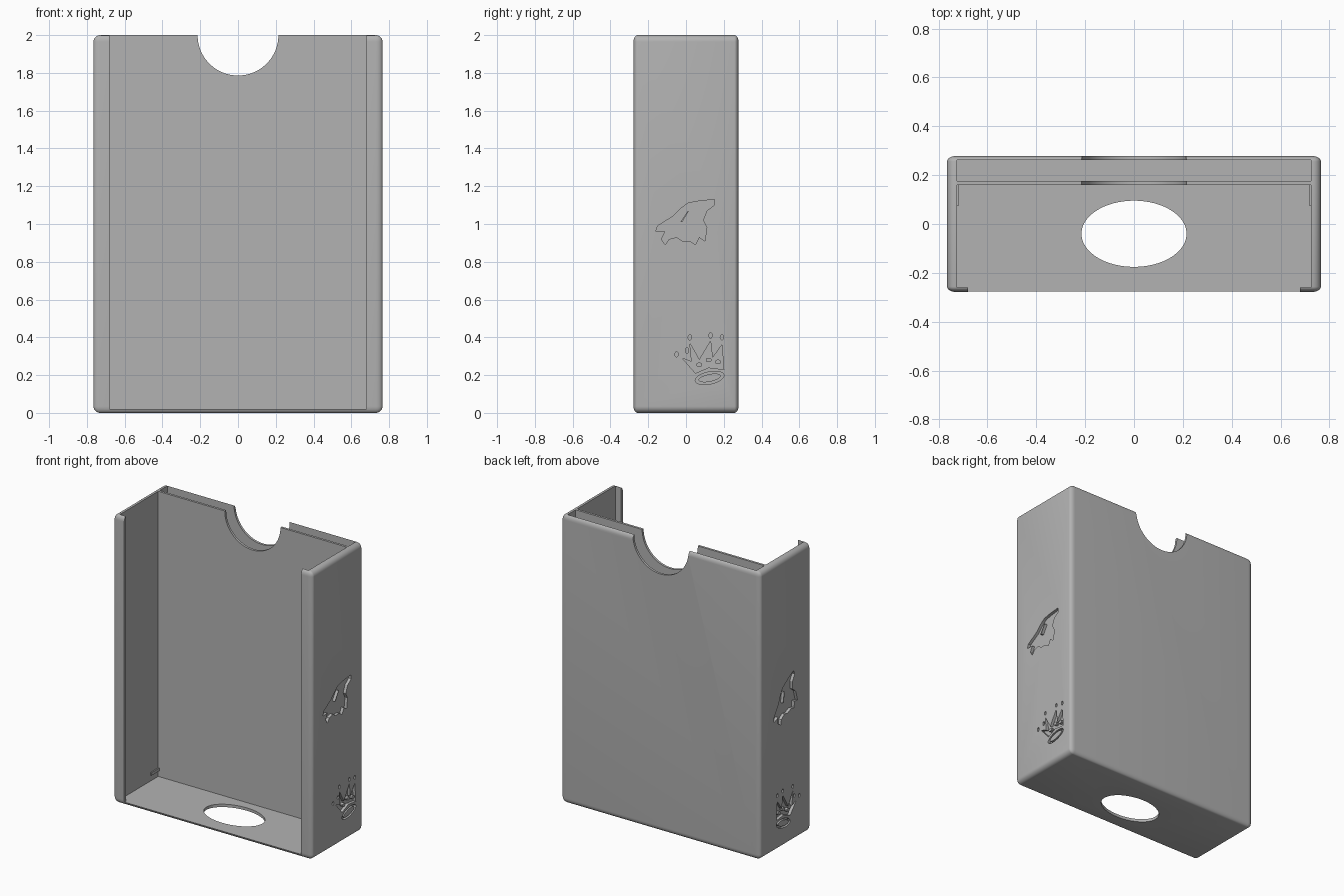
import bpy, bmesh, math
from mathutils import Vector, Matrix

if "Cube" in bpy.data.objects:
    bpy.data.objects.remove(bpy.data.objects["Cube"])

grey = bpy.data.materials.new("plain grey")
grey.use_nodes = True
GREY = (0.45, 0.45, 0.45, 1)
grey.diffuse_color = GREY
grey.node_tree.nodes["Principled BSDF"].inputs["Base Color"].default_value = GREY


def finish(bm, name):
    bmesh.ops.recalc_face_normals(bm, faces=bm.faces)
    mesh = bpy.data.meshes.new(name)
    bm.to_mesh(mesh)
    bm.free()
    mesh.materials.append(grey)
    ob = bpy.data.objects.new(name, mesh)
    bpy.context.collection.objects.link(ob)
    return ob


def box(name, x, y, z, round_by=0, squash=1):
    """Box between (min, max) pairs; rounding is squashed along y."""
    bm = bmesh.new()
    bmesh.ops.create_cube(bm, size=1)
    size = Vector((x[1] - x[0], (y[1] - y[0]) / squash, z[1] - z[0]))
    bmesh.ops.scale(bm, vec=size, verts=bm.verts)
    if round_by:
        bmesh.ops.bevel(bm, geom=bm.edges[:], offset=round_by, segments=6,
                        profile=0.5, affect='EDGES')
    bmesh.ops.scale(bm, vec=(1, squash, 1), verts=bm.verts)
    bmesh.ops.translate(bm, vec=(sum(x) / 2, sum(y) / 2, sum(z) / 2), verts=bm.verts)
    return finish(bm, name)


def cylinder(name, radius, depth, matrix):
    bm = bmesh.new()
    bmesh.ops.create_cone(bm, cap_ends=True, segments=96, radius1=radius,
                          radius2=radius, depth=depth, matrix=matrix)
    return finish(bm, name)


def prisms(name, outlines, x0, x1):
    """Extrude several (y, z) outlines from x0 to x1."""
    bm = bmesh.new()
    for pts in outlines:
        face = bm.faces.new([bm.verts.new((x0, y, z)) for y, z in pts])
        out = bmesh.ops.extrude_face_region(bm, geom=[face])
        new = [v for v in out["geom"] if isinstance(v, bmesh.types.BMVert)]
        bmesh.ops.translate(bm, vec=(x1 - x0, 0, 0), verts=new)
    return finish(bm, name)


def cut(target, cutter):
    mod = target.modifiers.new("cut", 'BOOLEAN')
    mod.operation = 'DIFFERENCE'
    mod.solver = 'EXACT'
    mod.object = cutter
    bpy.context.view_layer.objects.active = target
    bpy.ops.object.modifier_apply(modifier=mod.name)
    bpy.data.objects.remove(cutter)


def ellipse(y, z, ry, rz, tilt=0, n=24):
    c, s = math.cos(tilt), math.sin(tilt)
    ring = [(ry * math.cos(i * math.tau / n), rz * math.sin(i * math.tau / n)) for i in range(n)]
    return [(y + a * c - b * s, z + a * s + b * c) for a, b in ring]


# Rounded case body
IN = 0.725
FLOOR = 0.02
case = box("case", (-0.765, 0.765), (-0.278, 0.278), (0, 2), 0.035, 0.62)

# Main compartment, rear slot and front opening between the lips
cut(case, box("compartment", (-IN, IN), (-0.26, 0.16), (FLOOR, 2.2)))
cut(case, box("slot", (-IN, IN), (0.176, 0.262), (FLOOR, 2.2)))
cut(case, box("opening", (-0.68, 0.68), (-0.4, -0.2), (FLOOR, 2.2)))

# Thumb notch through both rear walls, oval hole in the floor
cut(case, cylinder("notch", 0.214, 0.4,
                   Matrix.Translation((0, 0.3, 2)) @ Matrix.Rotation(math.pi / 2, 4, 'X')))
cut(case, cylinder("floor_hole", 0.215, 0.2,
                   Matrix.Translation((0, -0.04, 0)) @ Matrix.Diagonal((1, 0.63, 1, 1))))

# Engraved outlines, in hundredths
HEAD = [(-16, 96), (-15, 99), (-7, 104), (-3, 108), (1, 111), (6, 112), (15, 113),
        (15, 110), (11, 107), (9, 102), (11, 98), (10, 91), (7, 93), (5, 89), (2, 91),
        (-2, 91), (-5, 93), (-9, 92), (-11, 89), (-13, 92), (-11, 96)]
SLIT = [(-3, 101), (1, 107), (1.6, 107), (-2, 101)]
CROWN = [(5, 21), (-2, 29), (3, 27), (2, 37), (7, 28), (13, 38), (14, 29), (19, 36),
         (20, 23), (12, 24)]
BALLS = [(-5, 31), (0.5, 33), (2, 40), (13, 41), (19, 40)]
hundredth = lambda pts: [(y / 100, z / 100) for y, z in pts]
TILT = math.radians(12)
head, slit, crown = map(hundredth, (HEAD, SLIT, CROWN))
ring = ellipse(0.125, 0.185, 0.078, 0.032, TILT)
ring_core = ellipse(0.125, 0.185, 0.06, 0.02, TILT)
balls = [ellipse(y, z, 0.009, 0.014, n=12) for y, z in hundredth(BALLS)]
jewels = [ellipse(y, z, 0.016, 0.012, n=10) for y, z in hundredth([(7, 25.5), (12, 28), (17, 27)])]


def flip_head(pts):
    """Mirror front to back and tip upward for the other wall."""
    c, s = math.cos(0.42), math.sin(-0.42)
    return [(-y * c - (z - 1.01) * s, 1.01 - y * s + (z - 1.01) * c) for y, z in pts]


def shift(pts):
    return [(y - 0.1, z - 0.02) for y, z in pts]


DEEP = 0.02
for side, name in ((1, "left"), (-1, "right")):
    on_head = (lambda p: p) if side > 0 else flip_head
    on_crown = (lambda p: p) if side > 0 else shift
    face, bed = side * 0.765, side * (0.765 - DEEP)
    cut(case, prisms("head_cut", [on_head(head)], bed, face + side * 0.1))
    for outline in [crown, ring] + balls:
        cut(case, prisms("crown_cut", [on_crown(outline)], bed, face + side * 0.1))
    # Raised details left standing in the recesses
    prisms(name + "_engraving_details",
           [on_head(slit), on_crown(ring_core)] + [on_crown(j) for j in jewels],
           bed - side * 0.005, face)
    # Small retaining rib low on the inner wall
    xs = sorted((side * (IN + 0.005), side * (IN - 0.008)))
    box(name + "_inner_rib", xs, (0.075, 0.16), (0.06, 0.08))

# Smooth the rounded edges, keep the rest crisp
bpy.ops.object.select_all(action='DESELECT')
case.select_set(True)
bpy.context.view_layer.objects.active = case
bpy.ops.object.shade_smooth_by_angle(angle=math.radians(30))
